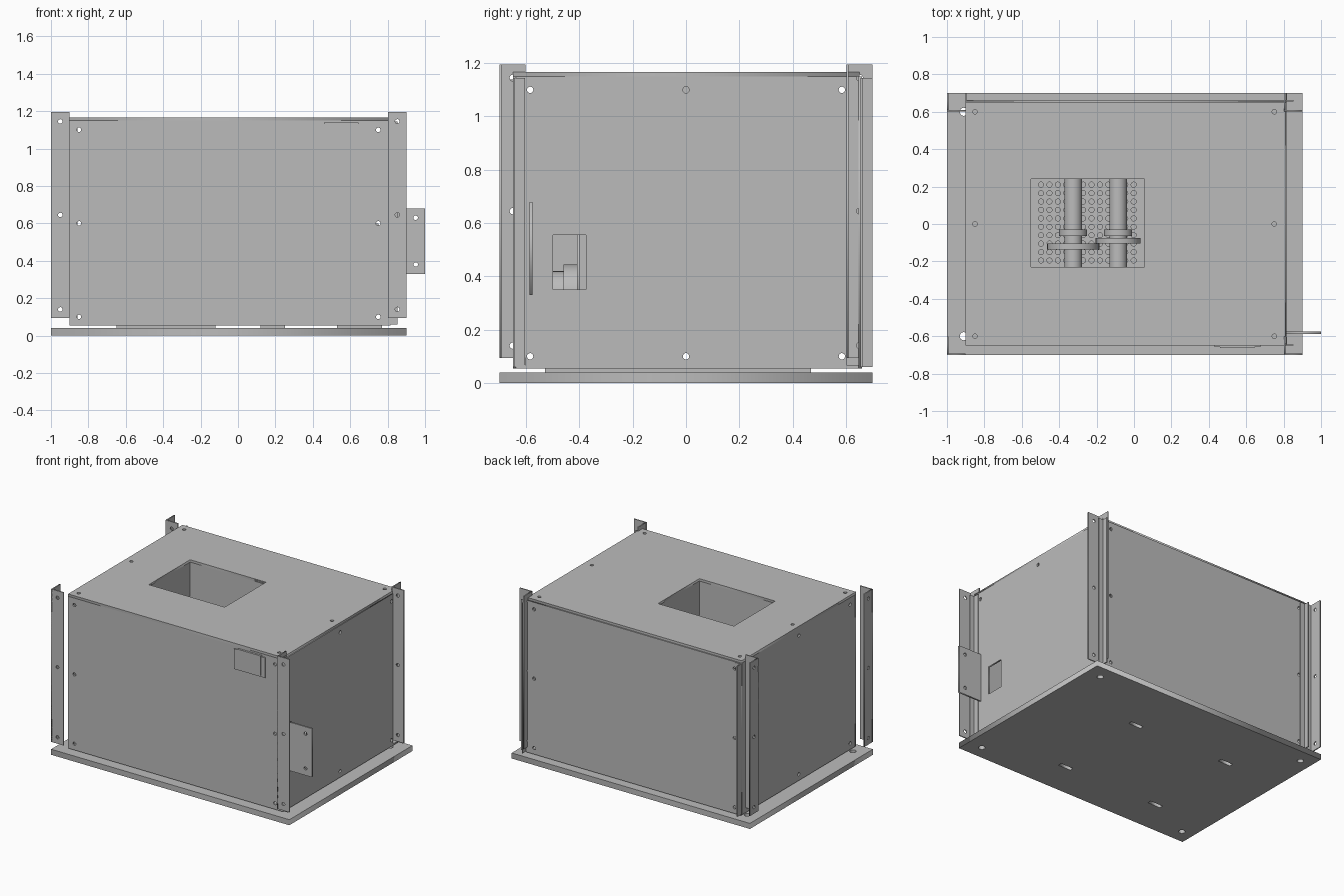
import bpy, bmesh, math
from mathutils import Vector, Matrix

cube = bpy.data.objects.get("Cube")
if cube:
    bpy.data.objects.remove(cube)

metal = bpy.data.materials.new("plain grey metal")
metal.use_nodes = True
GREY = (0.5, 0.5, 0.5, 1)
metal.diffuse_color = GREY
metal.node_tree.nodes["Principled BSDF"].inputs["Base Color"].default_value = GREY


def finish(name, bm):
    bmesh.ops.recalc_face_normals(bm, faces=bm.faces)
    mesh = bpy.data.meshes.new(name)
    bm.to_mesh(mesh)
    bm.free()
    mesh.materials.append(metal)
    obj = bpy.data.objects.new(name, mesh)
    bpy.context.collection.objects.link(obj)
    return obj


def box(name, x, y, z):
    bm = bmesh.new()
    size = [b - a for a, b in (x, y, z)]
    mid = [(a + b) / 2 for a, b in (x, y, z)]
    bmesh.ops.create_cube(bm, size=1, matrix=Matrix.Translation(mid) @ Matrix.Diagonal((*size, 1)))
    return finish(name, bm)


def rect(u, v):
    return [(u[0], v[0]), (u[1], v[0]), (u[1], v[1]), (u[0], v[1])]


def circle(u, v, r=0.012, n=16):
    return [(u + r * math.cos(math.tau * i / n), v + r * math.sin(math.tau * i / n)) for i in range(n)]


def plate(name, axis, u, v, w, cuts=()):
    """Sheet spanning u and v, from w[0] to w[1] along the axis, with cut-outs."""
    curve = bpy.data.curves.new(name, "CURVE")
    curve.dimensions, curve.fill_mode = "2D", "BOTH"
    curve.extrude = (w[1] - w[0]) / 2
    for loop in [rect(u, v), *cuts]:
        spline = curve.splines.new("POLY")
        spline.points.add(len(loop) - 1)
        for p, (a, b) in zip(spline.points, loop):
            p.co = (a, b, 0, 1)
        spline.use_cyclic_u = True
    temp = bpy.data.objects.new(name + " outline", curve)
    bpy.context.collection.objects.link(temp)
    graph = bpy.context.evaluated_depsgraph_get()
    bm = bmesh.new()
    flat = bpy.data.meshes.new_from_object(temp.evaluated_get(graph))
    bm.from_mesh(flat)
    bpy.data.meshes.remove(flat)
    bpy.data.objects.remove(temp)
    bpy.data.curves.remove(curve)
    bmesh.ops.remove_doubles(bm, verts=bm.verts, dist=0.0001)
    mid = (w[0] + w[1]) / 2
    for vert in bm.verts:
        a, b, c = vert.co
        c += mid
        vert.co = {"x": (c, a, b), "y": (a, c, b), "z": (a, b, c)}[axis]
    return finish(name, bm)


def rod(name, x, z, r, y):
    bm = bmesh.new()
    place = Matrix.Translation((x, sum(y) / 2, z)) @ Matrix.Rotation(math.pi / 2, 4, "X")
    bmesh.ops.create_cone(bm, cap_ends=True, segments=32, radius1=r, radius2=r, depth=y[1] - y[0], matrix=place)
    obj = finish(name, bm)
    for f in obj.data.polygons:
        f.use_smooth = len(f.vertices) == 4
    return obj


# Base plate with corner holes and four slots
base_cuts = [circle(x, y, 0.022) for x in (-0.91, 0.79) for y in (-0.6, 0.6)]
base_cuts += [rect((x - 0.05, x + 0.05), (y - 0.014, y + 0.014)) for x in (-0.55, 0.21) for y in (-0.44, 0.27)]
plate("base_plate", "z", (-1, 0.9), (-0.7, 0.7), (0, 0.04), base_cuts)

# Spacer pads under the cabinet
for i, x in enumerate([(-0.65, -0.12), (0.12, 0.25), (0.53, 0.77)]):
    box(f"spacer_pad_{i}", x, (-0.53, 0.47), (0.04, 0.055))

# Cabinet panels
L, R, F, B, BOT, TOP = -0.9, 0.815, -0.65, 0.66, 0.055, 1.167
HX, HY, HZ = (-0.85, 0.75), (-0.6, 0, 0.6), (0.1, 0.6, 1.1)
face_holes = [circle(x, z) for x in HX for z in HZ]
side_holes = [circle(y, z) for y in (-0.585, 0, 0.585) for z in (0.1, 1.1)]
hatch = rect((-0.5, -0.375), (0.35, 0.555))
mouth_x, mouth_y = (-0.55, 0.055), (-0.23, 0.24)
plate("front_panel", "y", (L, R), (BOT, 1.15), (F, F + 0.012), face_holes)
plate("back_panel", "y", (L, R), (BOT, 1.15), (B - 0.012, B), face_holes)
plate("left_side_panel", "x", (-0.602, 0.602), (BOT, 1.15), (R - 0.012, R), side_holes + [hatch])
plate("right_side_panel", "x", (F + 0.012, B - 0.012), (BOT, 1.15), (L, L + 0.012), side_holes)
plate("top_panel", "z", (L, R - 0.005), (F, B - 0.008), (1.15, TOP),
      [circle(x, y) for x in HX for y in HY] + [rect(mouth_x, mouth_y)])
box("floor_panel", (L, R), (F + 0.012, B - 0.012), (BOT, BOT + 0.012))

# Four angle posts, all turned the same way
POST_Z = (0.093, 1.195)
POST_HOLES = (0.14, 0.645, 1.145)
for x, side in ((-1, "right"), (0.802, "left")):
    for y, end in ((-0.7, "front"), (0.602, "back")):
        wide = 0.098
        plate(f"{end}_{side}_post_flange", "y", (x, x + wide), POST_Z, (y, y + 0.008),
              [circle(x + 0.05, z) for z in POST_HOLES])
        plate(f"{end}_{side}_post_leg", "x", (y, y + wide), POST_Z, (x, x + 0.008),
              [circle(y + 0.05, z) for z in POST_HOLES])

# Small inner corner angles
for name, x, y in (("front_left", 0.812, -0.65), ("back_left", 0.812, 0.655), ("back_right", -0.9, 0.655)):
    box(name + "_inner_angle_leg", (x, x + 0.007), (y, y + 0.045), (0.06, 1.145))
    box(name + "_inner_angle_flange", (x, x + 0.042), (y, y + 0.007), (0.06, 1.145))

# Side mounting tab
plate("mounting_tab", "y", (0.815, 1), (0.33, 0.68), (-0.588, -0.576), [circle(0.95, z) for z in (0.38, 0.63)])

# Display cover on the front
box("display_cover", (0.43, 0.675), (-0.658, -0.648), (0.985, 1.13))
box("display_cover_lip", (0.46, 0.645), (-0.664, -0.648), (0.995, 1.138))

# Feed chute below the top opening
(x0, x1), (y0, y1) = mouth_x, mouth_y
CHUTE = (0.5, 1.16)
for i, x in enumerate((x0 - 0.008, x1)):
    box(f"chute_side_{i}", (x, x + 0.008), (y0, y1), CHUTE)
for i, y in enumerate((y0 - 0.008, y1)):
    box(f"chute_end_{i}", (x0, x1), (y, y + 0.008), CHUTE)

# Perforated tray
tray_holes = [circle(x0 + 0.053 + 0.045 * i, y0 + 0.035 + 0.045 * j, 0.014, 10) for i in range(12) for j in range(10)]
plate("perforated_tray", "z", (x0 - 0.02, x1 + 0.02), (y0 - 0.02, y1 + 0.02), (0.2, 0.21), tray_holes)

# Rollers with collars and gears
for name, x, gear_r, gear_y in (("first", -0.325, 0.14, -0.12), ("second", -0.085, 0.12, -0.09)):
    rod(name + "_roller", x, 0.4, 0.047, (-0.26, 0.27))
    rod(name + "_collar", x, 0.4, 0.075, (-0.065, -0.03))
    rod(name + "_gear", x, 0.4, gear_r, (gear_y - 0.015, gear_y + 0.015))

# Drive unit behind the side hatch
plate("drive_bracket", "y", (0.3, 0.75), (0.2, 0.6), (-0.41, -0.4), [circle(0.66, 0.47, 0.02)])
rod("drive_motor", 0.55, 0.33, 0.09, (-0.55, -0.46))
rod("drive_hub", 0.55, 0.33, 0.115, (-0.46, -0.41))
